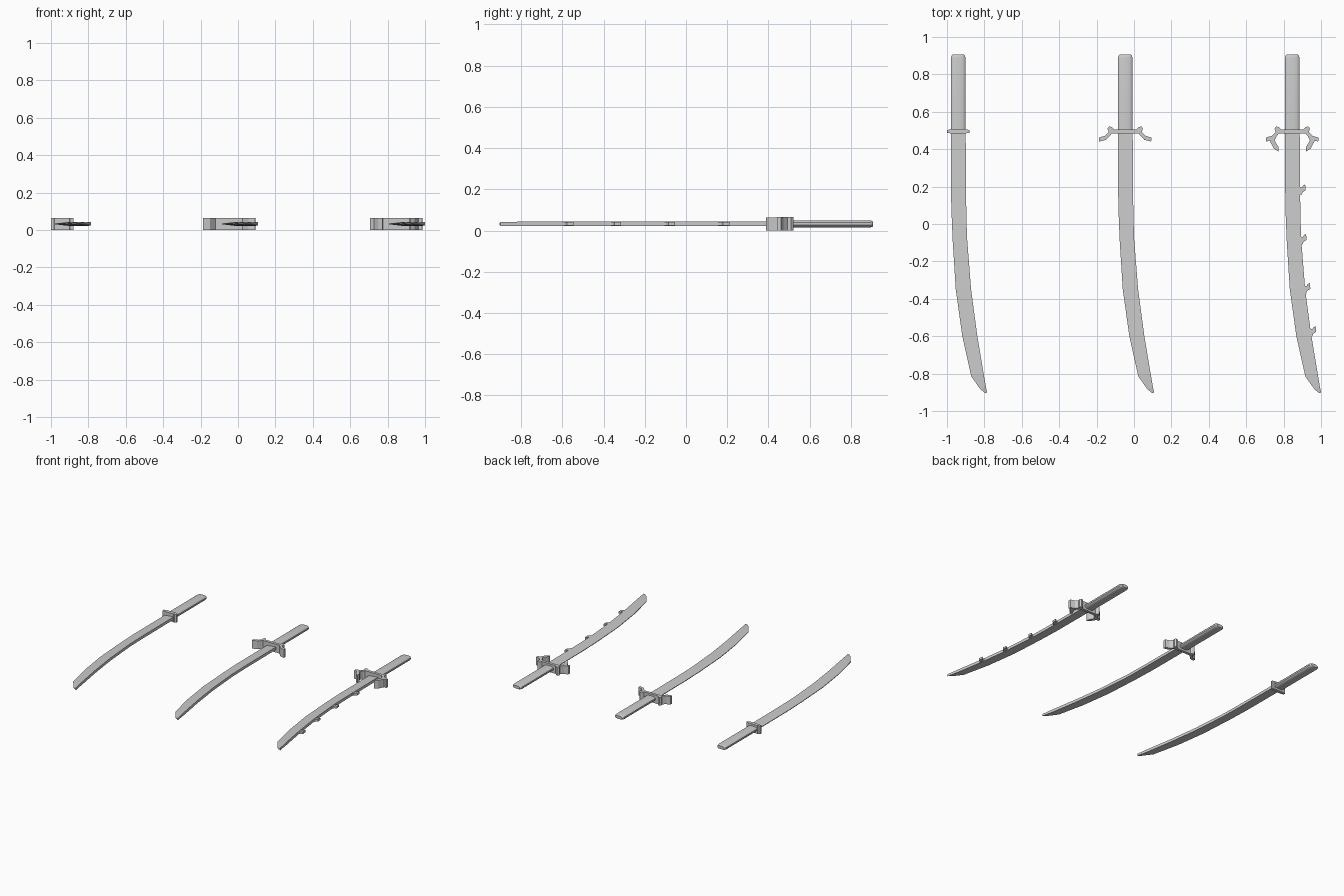
import bpy, bmesh

if "Cube" in bpy.data.objects:
    bpy.data.objects.remove(bpy.data.objects["Cube"])

ZC = 0.0325          # mid-height of every sword
CENTRES = [-0.94, -0.047, 0.846]


def finish(bm, name, smooth=False):
    bmesh.ops.recalc_face_normals(bm, faces=bm.faces)
    me = bpy.data.meshes.new(name)
    bm.to_mesh(me)
    bm.free()
    ob = bpy.data.objects.new(name, me)
    bpy.context.collection.objects.link(ob)
    if smooth:
        bpy.ops.object.select_all(action='DESELECT')
        ob.select_set(True)
        bpy.context.view_layer.objects.active = ob
        bpy.ops.object.shade_smooth_by_angle(angle=0.6)
    return ob


def plate(name, pts, cx, half):
    """Extrude an xy outline symmetrically about the mid-height."""
    bm = bmesh.new()
    face = bm.faces.new([bm.verts.new((cx + x, y, ZC - half)) for x, y in pts])
    ext = bmesh.ops.extrude_face_region(bm, geom=[face])['geom']
    verts = [g for g in ext if isinstance(g, bmesh.types.BMVert)]
    bmesh.ops.translate(bm, verts=verts, vec=(0, 0, 2 * half))
    return finish(bm, name)


def loft(name, rings, smooth=False):
    """Skin a list of equal-length closed rings and cap both ends."""
    bm = bmesh.new()
    vr = [[bm.verts.new(p) for p in r] for r in rings]
    n = len(vr[0])
    for a, b in zip(vr, vr[1:]):
        for i in range(n):
            j = (i + 1) % n
            bm.faces.new((a[i], a[j], b[j], b[i]))
    bm.faces.new(vr[0])
    bm.faces.new(vr[-1])
    return finish(bm, name, smooth)


def mirrored(half):
    return half + [(-x, y) for x, y in reversed(half) if x > 0]


# Blade stations: cutting edge x, y, then spine x, y
BLADE = [(-.039, .49, .040, .49), (-.037, .10, .043, .10),
         (-.030, -.08, .047, -.07), (-.013, -.35, .069, -.35),
         (.022, -.60, .101, -.59), (.070, -.815, .136, -.80),
         (.119, -.884, .148, -.87), (.146, -.905, .154, -.900)]

# Half of the flattened rounded grip section
GRIP = [(.039, .006), (.034, .012), (.024, .016), (.010, .0175)]
SECTION = GRIP + [(-x, z) for x, z in reversed(GRIP)]
SECTION += [(x, -z) for x, z in reversed(SECTION)]

# Half outline of the branching guard: prong, then drooping arm
ARMS = mirrored([(0, .505), (.060, .505), (.071, .518), (.085, .522), (.095, .510),
                 (.088, .492), (.108, .472), (.140, .462), (.139, .441),
                 (.102, .450), (.072, .483), (0, .483)])
CLAW = [(.088, .478), (.102, .460), (.120, .443), (.098, .403), (.074, .387),
        (.074, .412), (.086, .432), (.094, .448), (.082, .472)]
BARB = [(-.012, .018), (.010, .013), (.014, .022), (.027, .030), (.030, -.002),
        (.014, -.012), (.008, -.026), (-.010, -.024)]

for k, cx in enumerate(CENTRES):
    tag = ["plain", "branched", "barbed"][k]

    # blade, wedge section: thin cutting edge, thick spine
    rings = []
    for i, (ex, ey, sx, sy) in enumerate(BLADE):
        t = .009 if i > 5 else .011
        rings.append([(cx + ex, ey, ZC - .0025), (cx + sx, sy, ZC - t),
                      (cx + sx, sy, ZC + t), (cx + ex, ey, ZC + .0025)])
    loft(tag + "_blade", rings)

    # grip with rounded butt
    ends = [(.49, 1, 1), (.888, 1, 1), (.900, .92, .9), (.907, .70, .7)]
    loft(tag + "_grip", [[(cx + x * a, y, ZC + z * b) for x, z in SECTION]
                         for y, a, b in ends], True)

    # guard
    if k == 0:
        plate(tag + "_guard", mirrored([(0, .509), (.040, .509), (.043, .505), (.0605, .503),
                                        (.0605, .487), (.043, .485), (.040, .482),
                                        (0, .482)]), cx, .0325)
    else:
        plate(tag + "_guard", ARMS, cx, .0325)

    # claws and spine barbs on the most ornate sword
    if k == 2:
        for s, side in ((1, "right"), (-1, "left")):
            plate("guard_claw_" + side, [(s * x, y) for x, y in CLAW], cx, .0322)
        for n, (bx, by) in enumerate([(.042, .182), (.047, -.083), (.067, -.345), (.098, -.575)]):
            plate(f"spine_barb_{n + 1}", [(bx + x, by + y) for x, y in BARB], cx, .008)
